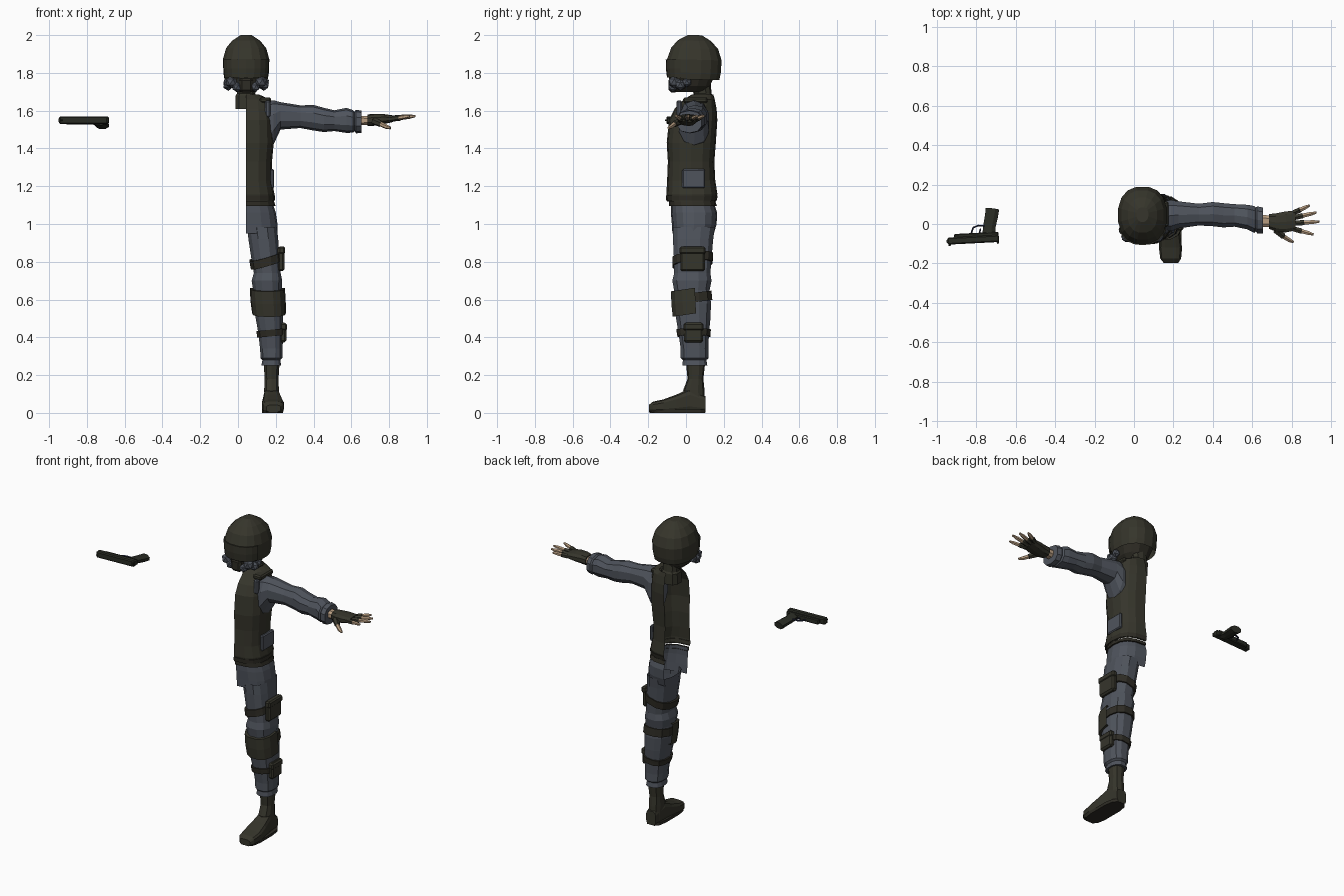
import bpy, bmesh
from math import cos, sin, radians, copysign
from mathutils import Vector, Matrix

cube = bpy.data.objects.get("Cube")
if cube:
    bpy.data.objects.remove(cube)


def material(name, r, g, b):
    m = bpy.data.materials.new(name)
    m.use_nodes = True
    m.diffuse_color = (r, g, b, 1)
    node = m.node_tree.nodes["Principled BSDF"]
    node.inputs["Base Color"].default_value = (r, g, b, 1)
    node.inputs["Roughness"].default_value = 0.9
    return m


OLIVE = material("dark olive", 0.036, 0.035, 0.024)
STRAP = material("strap brown", 0.027, 0.025, 0.018)
CLOTH = material("blue grey cloth", 0.078, 0.088, 0.108)
SKIN = material("skin", 0.48, 0.34, 0.22)
GUN = material("gun black", 0.022, 0.024, 0.017)
GUARD = material("guard blue", 0.02, 0.025, 0.06)
MID = 0.043


def finish(name, bm, mats):
    bmesh.ops.recalc_face_normals(bm, faces=bm.faces[:])
    me = bpy.data.meshes.new(name)
    bm.to_mesh(me)
    bm.free()
    for m in mats:
        me.materials.append(m)
    ob = bpy.data.objects.new(name, me)
    bpy.context.collection.objects.link(ob)
    return ob


def skin_rings(name, rings, mats, closed=True, caps=(True, True), split=None):
    """Join rings of points with quads; faces after ring 'split' take the second material."""
    bm = bmesh.new()
    rows = [[bm.verts.new(p) for p in ring] for ring in rings]
    n = len(rows[0])
    for k, (a, b) in enumerate(zip(rows, rows[1:])):
        for i in range(n if closed else n - 1):
            j = (i + 1) % n
            f = bm.faces.new((a[i], a[j], b[j], b[i]))
            f.material_index = int(split is not None and k >= split)
    if closed:
        for row, want in ((rows[0], caps[0]), (rows[-1], caps[1])):
            if want:
                f = bm.faces.new(row)
                f.material_index = int(split is not None and row is rows[-1])
    return finish(name, bm, mats)


def loft(name, sections, mat, axis="z", n=12, p=0.8, arc=None, tilt=(0, 0), caps=(True, True)):
    """Sections are (position, u0, u1, v0, v1) along an axis, rounded by power p."""
    rings = []
    for t, u0, u1, v0, v1 in sections:
        ring = []
        for i in range(n):
            a = 360 * (i + 0.5) / n if arc is None else arc[0] + (arc[1] - arc[0]) * i / (n - 1)
            c, s = cos(radians(a)), sin(radians(a))
            du = copysign(abs(c) ** p, c) * (u1 - u0) / 2
            dv = copysign(abs(s) ** p, s) * (v1 - v0) / 2
            u, v = (u0 + u1) / 2 + du, (v0 + v1) / 2 + dv
            w = t + tilt[0] * du + tilt[1] * dv
            ring.append({"z": (u, v, w), "x": (w, u, v), "y": (u, w, v)}[axis])
        rings.append(ring)
    return skin_rings(name, rings, [mat], arc is None, caps)


def section_at(sections, t):
    """Interpolate a section of a loft."""
    s = sorted(sections)
    for a, b in zip(s, s[1:]):
        if a[0] <= t <= b[0]:
            f = (t - a[0]) / (b[0] - a[0])
            return [x + (y - x) * f for x, y in zip(a, b)]
    return list(s[-1])


def band(name, sections, lo, hi, thick, mat, **kw):
    """A raised strip that hugs a loft between two positions."""
    out = []
    for t, g in ((lo, -0.004), (lo, thick), ((lo + hi) / 2, thick), (hi, thick), (hi, -0.004)):
        _, u0, u1, v0, v1 = section_at(sections, t)
        out.append((t, u0 - g, u1 + g, v0 - g, v1 + g))
    return loft(name, out, mat, caps=(False, False), **kw)


def tube(name, points, radii, mats, n=6, split=None, flat=1.0):
    pts = [Vector(q) for q in points]
    rings = []
    for i, q in enumerate(pts):
        d = (pts[min(i + 1, len(pts) - 1)] - pts[max(i - 1, 0)]).normalized()
        side = d.cross(Vector((0, 0, 1))).normalized()
        up = side.cross(d)
        rings.append([q + radii[i] * (side * cos(radians(360 * (k + 0.5) / n))
                                      + up * flat * sin(radians(360 * (k + 0.5) / n))) for k in range(n)])
    return skin_rings(name, rings, mats, split=split)


def box(name, centre, size, mat, bevel=0.008, turn=0):
    bm = bmesh.new()
    bmesh.ops.create_cube(bm, size=1, matrix=Matrix.Diagonal((*size, 1)))
    bmesh.ops.bevel(bm, geom=bm.edges[:], offset=bevel, segments=1, affect="EDGES")
    ob = finish(name, bm, [mat])
    ob.location = centre
    ob.rotation_euler.z = radians(turn)
    return ob


def half(rows):
    """Turn (z, half width, y0, y1) into sections centred on the body."""
    return [(z, MID - w, MID + w, y0, y1) for z, w, y0, y1 in rows]


# Helmet, visor and head
helmet = half([(1.765, .116, -.092, .178), (1.80, .122, -.1, .186), (1.87, .125, -.102, .191),
               (1.93, .108, -.08, .172), (1.97, .075, -.045, .135), (2.0, .03, .01, .085)])
loft("helmet", helmet, OLIVE, n=16, p=.85, caps=(False, True), tilt=(0, -.03))
band("visor", helmet, 1.775, 1.872, .006, OLIVE, n=9, p=.85, arc=(-155, -25))
loft("head", half([(1.70, .055, -.06, .11), (1.73, .085, -.08, .13), (1.80, .11, -.085, .16)]), STRAP)
box("face_mask", (MID, -.068, 1.735), (.075, .05, .08), STRAP, .015)
for side, label in ((1, "left"), (-1, "right")):
    for k, (dx, y, z, r) in enumerate([(.048, -.07, 1.725, .027), (.078, -.062, 1.752, .034),
                                       (.094, -.03, 1.735, .03), (.098, .004, 1.75, .026)]):
        bm = bmesh.new()
        bmesh.ops.create_icosphere(bm, subdivisions=1, radius=r)
        bump = finish(f"{label}_jaw_pad_{k + 1}", bm, [CLOTH])
        bump.location = (MID + side * dx, y, z)
loft("neck", half([(1.61, .058, .03, .14), (1.68, .058, .035, .14), (1.69, .05, .04, .135),
                   (1.77, .055, .02, .13)]), OLIVE, n=10, caps=(False, True))

# Vest: one half of the torso, open at the middle
vest = half([(1.12, .148, -.1, .158), (1.16, .15, -.104, .166), (1.23, .135, -.1, .155),
             (1.33, .137, -.096, .15), (1.43, .146, -.102, .158), (1.55, .142, -.09, .166),
             (1.61, .136, -.06, .162), (1.66, .125, -.01, .152), (1.685, .07, .03, .145)])
loft("vest", vest, OLIVE, n=9, p=.75, arc=(-90, 90))
band("vest_hem", vest, 1.125, 1.15, .004, STRAP, n=9, p=.75, arc=(-90, 90))
box("side_pouch", (.18, .04, 1.24), (.022, .12, .1), CLOTH, .006)
box("shoulder_buckle", (.158, -.035, 1.61), (.03, .03, .09), CLOTH)
box("shoulder_strap", (.145, .05, 1.655), (.06, .13, .03), OLIVE)

# Hips, leg and boot
hips = half([(.95, .165, -.072, .148), (1.0, .166, -.075, .162), (1.06, .157, -.08, .165),
             (1.12, .138, -.08, .145)])
loft("hips", hips, CLOTH, n=9, p=.75, arc=(-90, 90))
band("belt", hips, 1.095, 1.118, .01, STRAP, n=9, p=.75, arc=(-90, 90))
leg = [(.985, .045, .208, -.073, .156), (.92, .053, .215, -.072, .147), (.82, .068, .222, -.067, .138),
       (.74, .082, .228, -.065, .132), (.70, .07, .236, -.075, .138), (.65, .078, .234, -.066, .128),
       (.58, .08, .24, -.066, .135), (.50, .092, .24, -.055, .132), (.42, .106, .24, -.042, .124),
       (.34, .115, .238, -.03, .12), (.29, .118, .236, -.03, .122), (.28, .128, .225, -.018, .11),
       (.25, .122, .23, -.022, .115)]
loft("trouser_leg", leg, CLOTH, n=12, caps=(False, True))
band("thigh_strap", leg, .785, .83, .008, STRAP, tilt=(.28, .1))
band("knee_strap", leg, .585, .635, .008, STRAP, tilt=(0, .12))
band("knee_pad", leg, .525, .66, .014, OLIVE, n=8, arc=(-185, 5), tilt=(0, .15))
band("calf_strap", leg, .405, .44, .008, STRAP, tilt=(.1, 0))
box("thigh_pouch", (.228, .035, .815), (.036, .13, .13), OLIVE, .01)
box("thigh_pouch_flap", (.232, .035, .86), (.036, .138, .04), OLIVE)
box("calf_pouch", (.238, .04, .425), (.036, .1, .105), OLIVE, .01)
box("calf_pouch_flap", (.241, .04, .455), (.036, .106, .04), OLIVE)
loft("boot_shaft", [(.02, .14, .215, .01, .1), (.12, .137, .218, -.015, .098),
                    (.18, .139, .216, .008, .092), (.27, .135, .222, 0, .102)], OLIVE, n=10)
loft("boot_foot", [(.102, .145, .215, .002, .09), (.02, .135, .222, 0, .13), (-.05, .13, .235, 0, .098),
                   (-.12, .125, .245, 0, .072), (-.175, .132, .24, 0, .06), (-.197, .15, .225, .004, .042)],
     OLIVE, axis="y", n=12, p=.55)
loft("boot_sole", [(0, .125, .24, -.195, .104), (.018, .125, .242, -.197, .104)], STRAP, n=12, p=.6)

# Sleeve with a wide underarm, then a rolled cuff
sleeve = [(.155, -.04, .12, 1.39, 1.65), (.188, -.04, .125, 1.42, 1.655), (.225, -.025, .118, 1.5, 1.645),
          (.33, -.01, .105, 1.508, 1.628), (.40, -.014, .114, 1.495, 1.63), (.455, -.02, .108, 1.487, 1.615),
          (.51, -.016, .103, 1.492, 1.602), (.575, -.03, .1, 1.482, 1.615), (.61, -.048, .094, 1.484, 1.602),
          (.617, -.04, .086, 1.492, 1.595), (.625, -.05, .092, 1.48, 1.605), (.655, -.05, .086, 1.482, 1.6)]
loft("sleeve", sleeve, CLOTH, axis="x", n=10, p=.85)

# Hand in a fingerless glove
loft("wrist", [(.64, -.018, .048, 1.52, 1.575), (.70, -.018, .045, 1.525, 1.572)], SKIN, axis="x", n=8)
loft("glove", [(.685, -.026, .052, 1.518, 1.58), (.72, -.04, .056, 1.52, 1.583),
               (.77, -.045, .066, 1.528, 1.582), (.82, -.034, .07, 1.54, 1.575)], OLIVE, axis="x", n=10)
for name, y0, y1, x1 in (("index_finger", -.025, -.053, .91), ("middle_finger", .004, .012, .94),
                         ("ring_finger", .032, .058, .925), ("little_finger", .057, .094, .89)):
    pts = [(.81 + (x1 - .81) * f, y0 + (y1 - y0) * f, 1.556 + .016 * f) for f in (0, .38, .42, .75, 1)]
    tube(name, pts, (.015, .015, .012, .011, .006), [OLIVE, SKIN], split=2)
tube("thumb", [(.72, -.03, 1.545), (.755, -.06, 1.53), (.758, -.063, 1.528), (.785, -.08, 1.515),
               (.808, -.092, 1.508)], (.02, .017, .013, .012, .007), [OLIVE, SKIN], split=2)

# Pistol lying on its side
box("pistol_slide", (-.815, -.08, 1.549), (.262, .036, .04), GUN, .006, 3)
box("pistol_frame", (-.8, -.058, 1.545), (.225, .026, .034), GUN, .005, 3)
box("pistol_muzzle", (-.944, -.087, 1.549), (.012, .02, .022), GUN, .004, 3)
box("front_sight", (-.935, -.106, 1.549), (.012, .012, .008), GUN, .002, 3)
box("rear_sight", (-.69, -.094, 1.549), (.012, .012, .024), GUN, .002, 3)
tube("pistol_grip", [(-.735, -.06, 1.542), (-.735, -.02, 1.535), (-.722, .045, 1.526), (-.718, .077, 1.522)],
     (.036, .034, .036, .037), [GUN], n=8, flat=.6)
tube("trigger_guard", [(-.825, -.045, 1.542), (-.815, -.018, 1.542), (-.79, -.008, 1.542),
                       (-.755, -.01, 1.542)], (.005,) * 4, [GUARD])
tube("trigger", [(-.785, -.05, 1.542), (-.778, -.022, 1.542)], (.005, .004), [GUARD])
